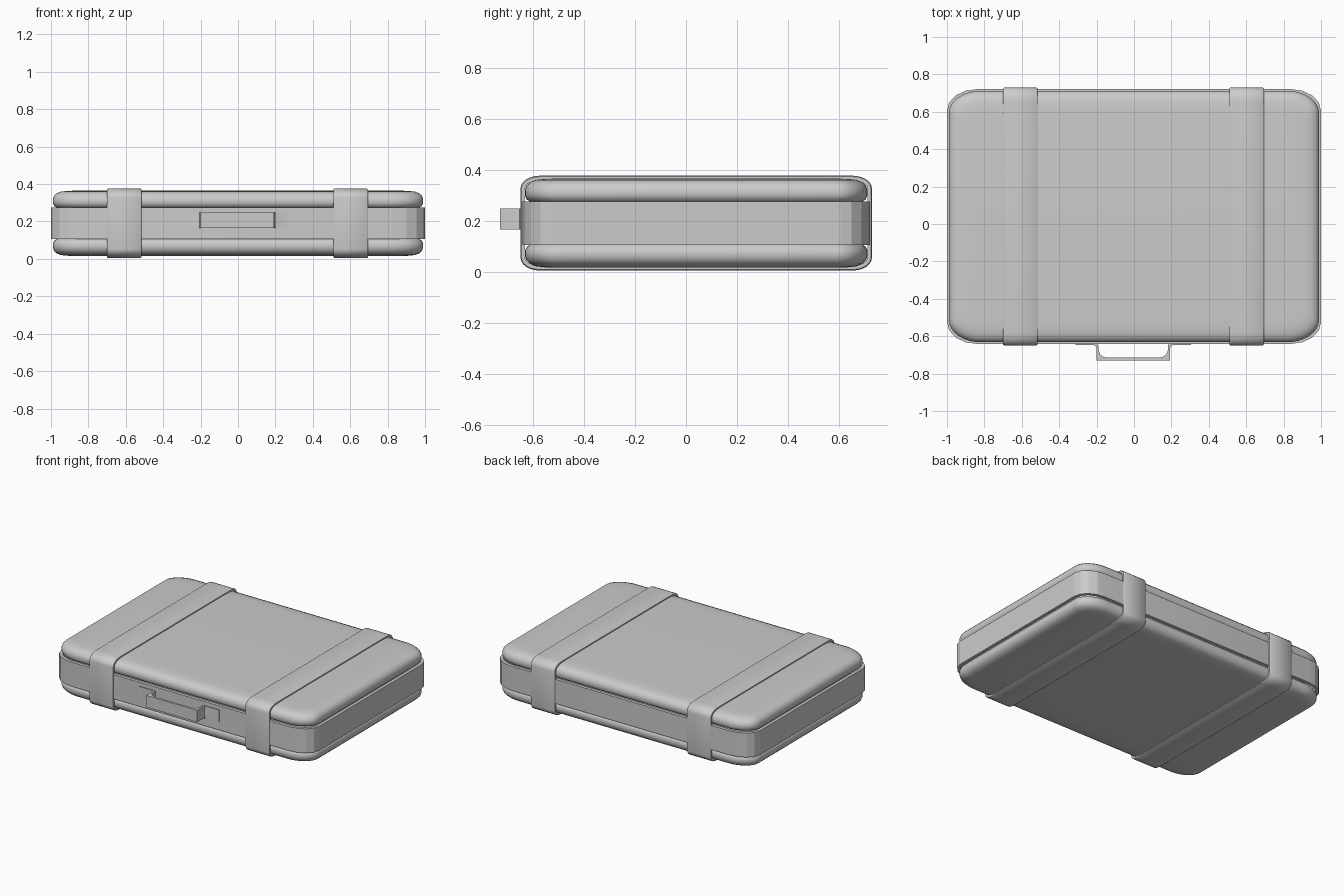
import bpy, bmesh, math

if "Cube" in bpy.data.objects:
    bpy.data.objects.remove(bpy.data.objects["Cube"])

CY, CZ = 0.04, 0.19          # centre of the case body
HX, HY = 0.99, 0.672         # half sizes of the shells


def finish(name, bm, angle=35):
    bmesh.ops.recalc_face_normals(bm, faces=bm.faces[:])
    me = bpy.data.meshes.new(name)
    bm.to_mesh(me)
    bm.free()
    ob = bpy.data.objects.new(name, me)
    bpy.context.collection.objects.link(ob)
    bpy.ops.object.select_all(action='DESELECT')
    bpy.context.view_layer.objects.active = ob
    ob.select_set(True)
    bpy.ops.object.shade_smooth_by_angle(angle=math.radians(angle))
    return ob


def rounded_rect(hx, hy, rx, ry, seg):
    pts = []
    for q, (sx, sy) in enumerate([(1, 1), (-1, 1), (-1, -1), (1, -1)]):
        for i in range(seg + 1):
            a = (q + i / seg) * math.pi / 2
            pts.append((sx * (hx - rx) + rx * math.cos(a),
                        sy * (hy - ry) + ry * math.sin(a)))
    return pts


def loft(rings, caps=False, closed=False):
    bm = bmesh.new()
    vs = [[bm.verts.new(p) for p in r] for r in rings]
    n = len(vs[0])
    pairs = list(zip(vs, vs[1:])) + ([(vs[-1], vs[0])] if closed else [])
    for a, b in pairs:
        for i in range(n):
            j = (i + 1) % n
            bm.faces.new((a[i], a[j], b[j], b[i]))
    if caps:
        bm.faces.new(vs[0])
        bm.faces.new(vs[-1])
    return bm


# Top and bottom padded shells: (inset, height above the case centre)
shell = [(0.07, 0.06), (0.05, 0.075), (0.025, 0.082), (0.008, 0.092),
         (0.0, 0.108), (0.0, 0.128), (0.006, 0.146), (0.02, 0.16),
         (0.042, 0.169), (0.075, 0.173), (0.12, 0.175)]
for name, s in (("lid_shell", 1), ("base_shell", -1)):
    rings = [[(x, y + CY, CZ + s * z) for x, y in
              rounded_rect(HX - d, HY - d, max(0.17 - d * 0.6, 0.05),
                           max(0.12 - d * 0.6, 0.04), 8)]
             for d, z in shell]
    finish(name, loft(rings, caps=True), 50)

# Inner core behind the middle band
rings = [[(x, y + CY, z) for x, y in rounded_rect(0.93, 0.61, 0.14, 0.10, 8)]
         for z in (CZ - 0.09, CZ + 0.09)]
finish("inner_core", loft(rings, caps=True))

# Flat middle band with faceted corners
rings = []
for d, z in [(0, -0.085), (0, 0.085), (0.022, 0.085), (0.022, -0.085)]:
    rings.append([(x, y + CY, CZ + z) for x, y in
                  rounded_rect(1.0 - d, 0.681 - d, 0.16 - d, 0.115 - d, 4)])
finish("middle_band", loft(rings, closed=True), 12)

# Two wrap-around straps with softened edges
section = [(-0.092, 0.018), (-0.092, 0.004), (-0.087, 0.0),
           (0.087, 0.0), (0.092, 0.004), (0.092, 0.018)]
for name, cx in (("left_strap", -0.608), ("right_strap", 0.602)):
    rings = [[(cx + dx, y + CY, CZ + z) for y, z in
              rounded_rect(0.689 - d, 0.186 - d, 0.075 - d, 0.05 - d, 6)]
             for dx, d in section]
    finish(name, loft(rings, closed=True), 40)

# Carrying handle: half outline in plan, mirrored, extruded upwards
half = [(0.197, -0.73), (0.197, -0.665), (0.202, -0.652), (0.215, -0.646),
        (0.31, -0.646), (0.31, -0.638), (0.188, -0.638), (0.184, -0.68),
        (0.175, -0.70), (0.158, -0.711), (0.13, -0.715)]
outline = half + [(-x, y) for x, y in reversed(half)]
rings = [[(x - 0.004, y, z) for x, y in outline] for z in (0.165, 0.248)]
finish("handle", loft(rings, caps=True), 30)
